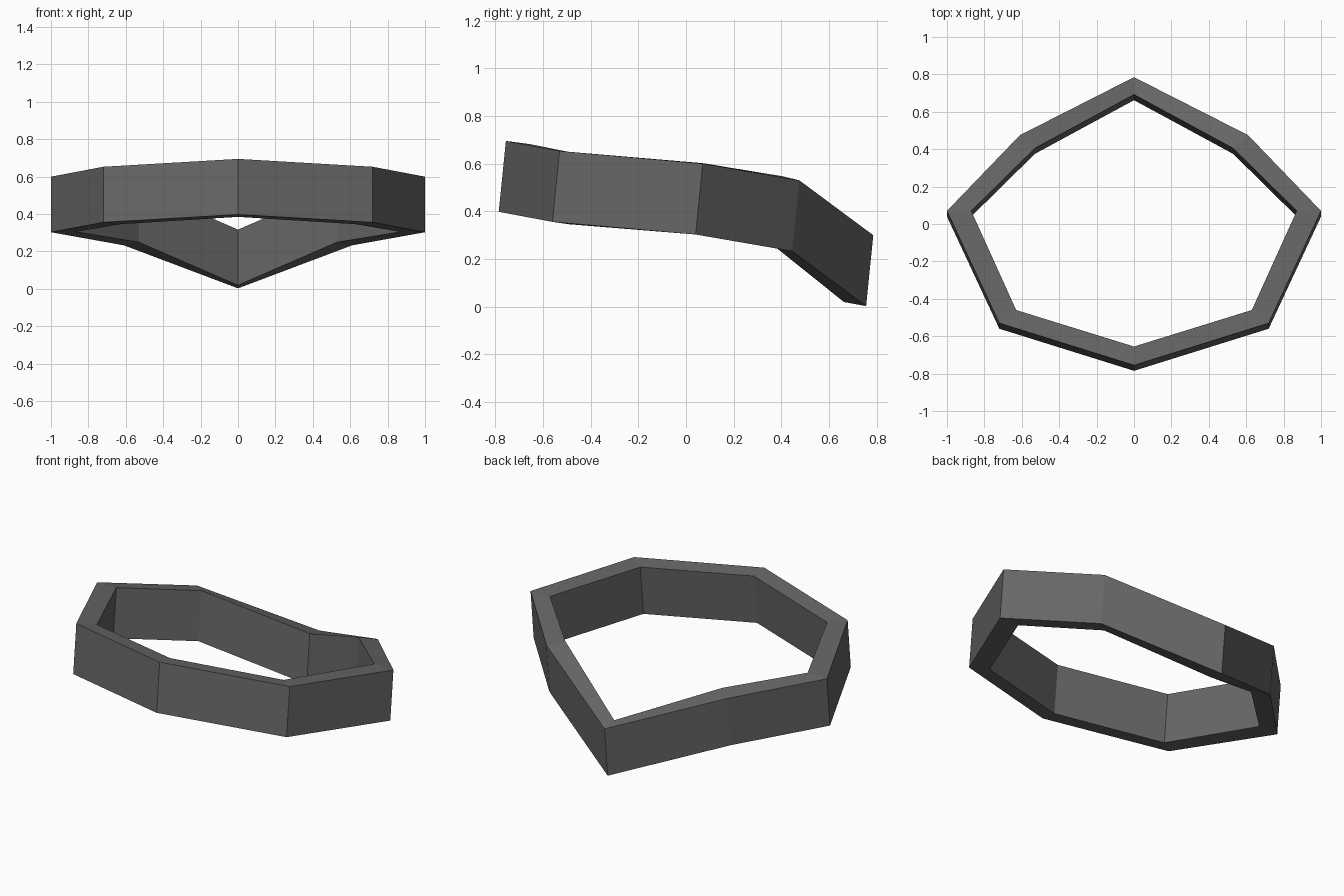
import bpy, bmesh
from mathutils import Vector

if "Cube" in bpy.data.objects:
    bpy.data.objects.remove(bpy.data.objects["Cube"])

# Right half of the bent ring, front to back: (outer top corner, inner top corner)
HALF = [
    ((0.00, -0.755, 0.695), (0.00, -0.655, 0.682)),
    ((0.72, -0.530, 0.653), (0.63, -0.460, 0.643)),
    ((1.00, 0.070, 0.600), (0.87, 0.070, 0.602)),
    ((0.61, 0.475, 0.530), (0.53, 0.405, 0.547)),
    ((0.00, 0.785, 0.300), (0.00, 0.692, 0.317)),
]
DROP = Vector((0, -0.03, -0.297))  # slightly tilted band height


def flip(p):
    return (-p[0], p[1], p[2])


# Mirror the inner three stations to close the seven-sided loop
loop = HALF + [(flip(o), flip(i)) for o, i in reversed(HALF[1:-1])]
bm = bmesh.new()
rings = []
for outer, inner in loop:
    o, i = Vector(outer), Vector(inner)
    rings.append([bm.verts.new(p) for p in (o, i, i + DROP, o + DROP)])

# Skin the rectangular section around the loop
n = len(rings)
for k in range(n):
    a, b = rings[k], rings[(k + 1) % n]
    for j in range(4):
        m = (j + 1) % 4
        bm.faces.new((a[j], b[j], b[m], a[m]))
bmesh.ops.recalc_face_normals(bm, faces=bm.faces)

mesh = bpy.data.meshes.new("bent_ring")
bm.to_mesh(mesh)
bm.free()
ring = bpy.data.objects.new("bent_ring", mesh)
bpy.context.collection.objects.link(ring)

# Single dark grey colour
grey = bpy.data.materials.new("dark grey")
grey.diffuse_color = (0.133, 0.133, 0.133, 1)
grey.use_nodes = True
grey.node_tree.nodes["Principled BSDF"].inputs["Base Color"].default_value = grey.diffuse_color
mesh.materials.append(grey)
